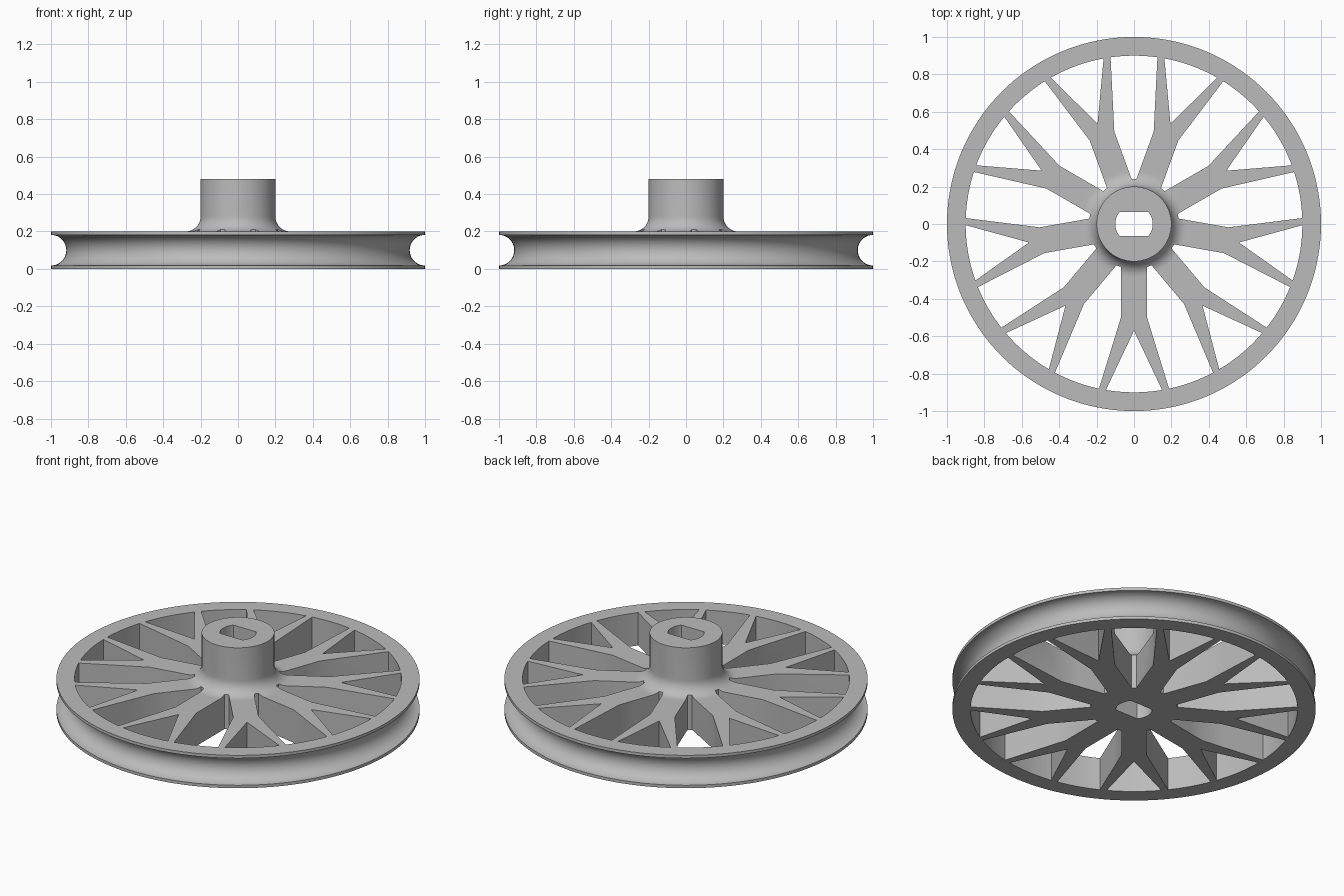
import bpy, bmesh
from math import sin, cos, pi, radians, sqrt, asin

if "Cube" in bpy.data.objects:
    bpy.data.objects.remove(bpy.data.objects["Cube"])

SPOKES = 9
THICK, HUB_TOP = 0.2, 0.48
HUB_R, RIM_IN, FILLET, GROOVE = 0.2, 0.9, 0.08, 0.082

grey = bpy.data.materials.new("plain grey")
grey.use_nodes = True
grey.diffuse_color = (0.5, 0.5, 0.5, 1)
grey.node_tree.nodes["Principled BSDF"].inputs["Base Color"].default_value = (0.5, 0.5, 0.5, 1)


def arc(cx, cy, r, a0, a1, n):
    angles = [radians(a0 + (a1 - a0) * i / n) for i in range(n + 1)]
    return [(cx + r * cos(a), cy + r * sin(a)) for a in angles]


def make_object(name, bm):
    bmesh.ops.recalc_face_normals(bm, faces=bm.faces)
    mesh = bpy.data.meshes.new(name)
    bm.to_mesh(mesh)
    bm.free()
    mesh.materials.append(grey)
    obj = bpy.data.objects.new(name, mesh)
    bpy.context.collection.objects.link(obj)
    return obj


def revolve(name, profile, steps):
    """Spin a closed-on-axis (radius, height) profile about z."""
    bm = bmesh.new()
    verts = [bm.verts.new((r, 0, z)) for r, z in profile]
    edges = [bm.edges.new(pair) for pair in zip(verts, verts[1:])]
    bmesh.ops.spin(bm, geom=verts + edges, cent=(0, 0, 0), axis=(0, 0, 1),
                   angle=2 * pi, steps=steps)
    bmesh.ops.remove_doubles(bm, verts=bm.verts, dist=1e-5)
    return make_object(name, bm)


def add_prism(bm, outline, turn, z0, z1):
    c, s = cos(turn), sin(turn)
    base = [bm.verts.new((x * c - y * s, x * s + y * c, z0)) for x, y in outline]
    face = bm.faces.new(base)
    top = bmesh.ops.extrude_face_region(bm, geom=[face])["geom"]
    bmesh.ops.translate(bm, vec=(0, 0, z1 - z0),
                        verts=[v for v in top if isinstance(v, bmesh.types.BMVert)])


def cut(target, cutter):
    cutter.hide_render = True
    mod = target.modifiers.new("cut", 'BOOLEAN')
    mod.operation, mod.solver, mod.object = 'DIFFERENCE', 'EXACT', cutter
    bpy.context.view_layer.objects.active = target
    bpy.ops.object.modifier_apply(modifier=mod.name)
    bpy.data.objects.remove(cutter)


# Wheel body: disc with a round rope groove, filleted into the hub
mid = THICK / 2
profile = [(0, 0), (1, 0)]
profile += arc(1, mid, GROOVE, 270, 90, 20)
profile += [(1, THICK), (HUB_R + FILLET + 0.02, THICK)]
profile += arc(HUB_R + FILLET, THICK + FILLET, FILLET, 270, 180, 10)
profile += [(HUB_R, HUB_TOP), (0, HUB_TOP)]
wheel = revolve("pulley_wheel", profile, 144)

# Openings between the forked spokes and inside each fork
half, step, root = 0.07, 360 / SPOKES, 0.24
edge = asin(half / root) * 180 / pi
knee_r, knee_a = sqrt(half ** 2 + 0.5 ** 2), asin(half / 0.505) * 180 / pi
gap = arc(0, 0, root, step - edge, edge, 3)
gap += arc(0, 0, knee_r, knee_a, knee_a, 1)[:1]
gap += arc(0, 0, RIM_IN, 12, step - 12, 8)
gap += arc(0, 0, knee_r, step - knee_a, step - knee_a, 1)[:1]
fork = [(0.57, 0)] + arc(0, 0, RIM_IN, -9.6, 9.6, 10)

bm = bmesh.new()
for i in range(SPOKES):
    turn = radians(-90 + i * step)
    for outline in (gap, fork):
        add_prism(bm, outline, turn, -0.1, 0.4)
cut(wheel, make_object("spoke_openings", bm))

# Shaft bore: round with two flats
flat = asin(0.65) * 180 / pi
bm = bmesh.new()
add_prism(bm, arc(0, 0, 0.1, -flat, flat, 14) + arc(0, 0, 0.1, 180 - flat, 180 + flat, 14),
          0, -0.1, 0.6)
cut(wheel, make_object("shaft_bore", bm))

# Set-screw hole through the hub, front to back
bm = bmesh.new()
add_prism(bm, arc(0, 0, 0.06, 0, 350, 35), 0, -0.4, 0.4)
for v in bm.verts:
    v.co = (v.co.x, v.co.z, v.co.y + 0.36)
cut(wheel, make_object("screw_hole", bm))

# Smooth curved walls, crisp corners
bpy.ops.object.select_all(action='DESELECT')
wheel.select_set(True)
bpy.context.view_layer.objects.active = wheel
bpy.ops.object.shade_smooth_by_angle(angle=radians(25))
